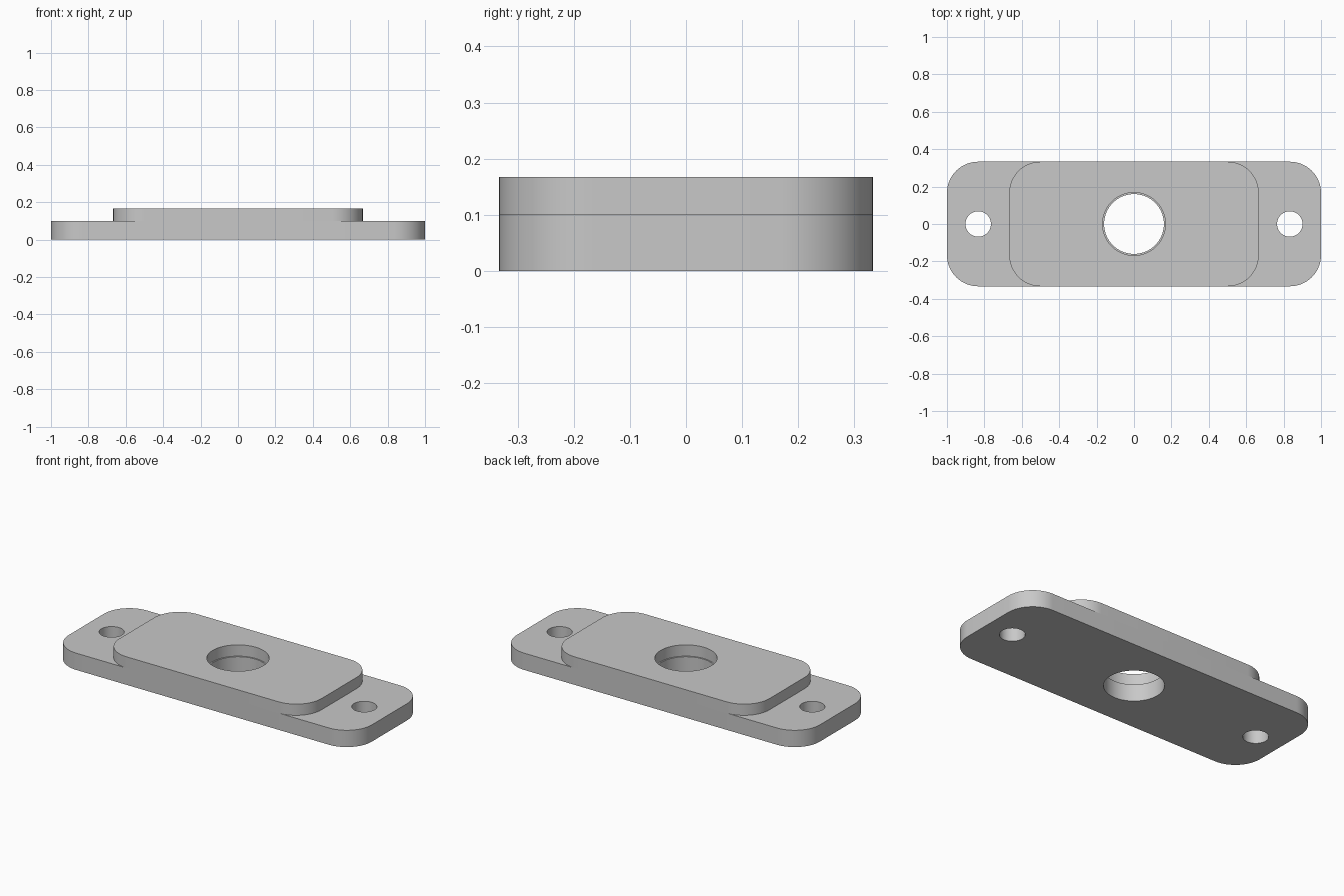
import bpy
import bmesh
from math import cos, sin, pi, radians

cube = bpy.data.objects.get("Cube")
if cube:
    bpy.data.objects.remove(cube, do_unlink=True)

grey = bpy.data.materials.new("plain grey")
grey.use_nodes = True
colour = (0.58, 0.58, 0.58, 1)
grey.diffuse_color = colour
grey.node_tree.nodes["Principled BSDF"].inputs["Base Color"].default_value = colour


def circle(x, radius, steps=64):
    return [(x + radius * cos(2 * pi * i / steps), radius * sin(2 * pi * i / steps))
            for i in range(steps)]


def rounded_rectangle(half_x, half_y, radius, steps=16):
    points = []
    for quarter, (sx, sy) in enumerate([(1, 1), (-1, 1), (-1, -1), (1, -1)]):
        for i in range(steps + 1):
            a = (quarter + i / steps) * pi / 2
            points.append((sx * (half_x - radius) + radius * cos(a),
                           sy * (half_y - radius) + radius * sin(a)))
    return points


def plate(name, loops, bottom, top):
    """Fill an outline with holes, then extrude it upwards."""
    bm = bmesh.new()
    for loop in loops:
        verts = [bm.verts.new((x, y, bottom)) for x, y in loop]
        for i, v in enumerate(verts):
            bm.edges.new((verts[i - 1], v))
    bmesh.ops.triangle_fill(bm, edges=bm.edges[:], use_beauty=True, use_dissolve=False)
    raised = bmesh.ops.extrude_face_region(bm, geom=bm.faces[:], use_keep_orig=True)
    moved = [g for g in raised["geom"] if isinstance(g, bmesh.types.BMVert)]
    bmesh.ops.translate(bm, verts=moved, vec=(0, 0, top - bottom))
    bmesh.ops.recalc_face_normals(bm, faces=bm.faces[:])
    mesh = bpy.data.meshes.new(name)
    bm.to_mesh(mesh)
    bm.free()
    mesh.materials.append(grey)
    obj = bpy.data.objects.new(name, mesh)
    bpy.context.collection.objects.link(obj)
    bpy.ops.object.select_all(action="DESELECT")
    obj.select_set(True)
    bpy.context.view_layer.objects.active = obj
    bpy.ops.object.shade_smooth_by_angle(angle=radians(30))


# Base flange with centre bore and two bolt holes
plate("base_flange",
      [rounded_rectangle(1, 0.333, 0.167), circle(0, 0.16),
       circle(-0.833, 0.068), circle(0.833, 0.068)], 0, 0.1)

# Raised pad with a slightly wider bore
plate("raised_pad",
      [rounded_rectangle(0.667, 0.333, 0.167), circle(0, 0.168)], 0.1, 0.167)
